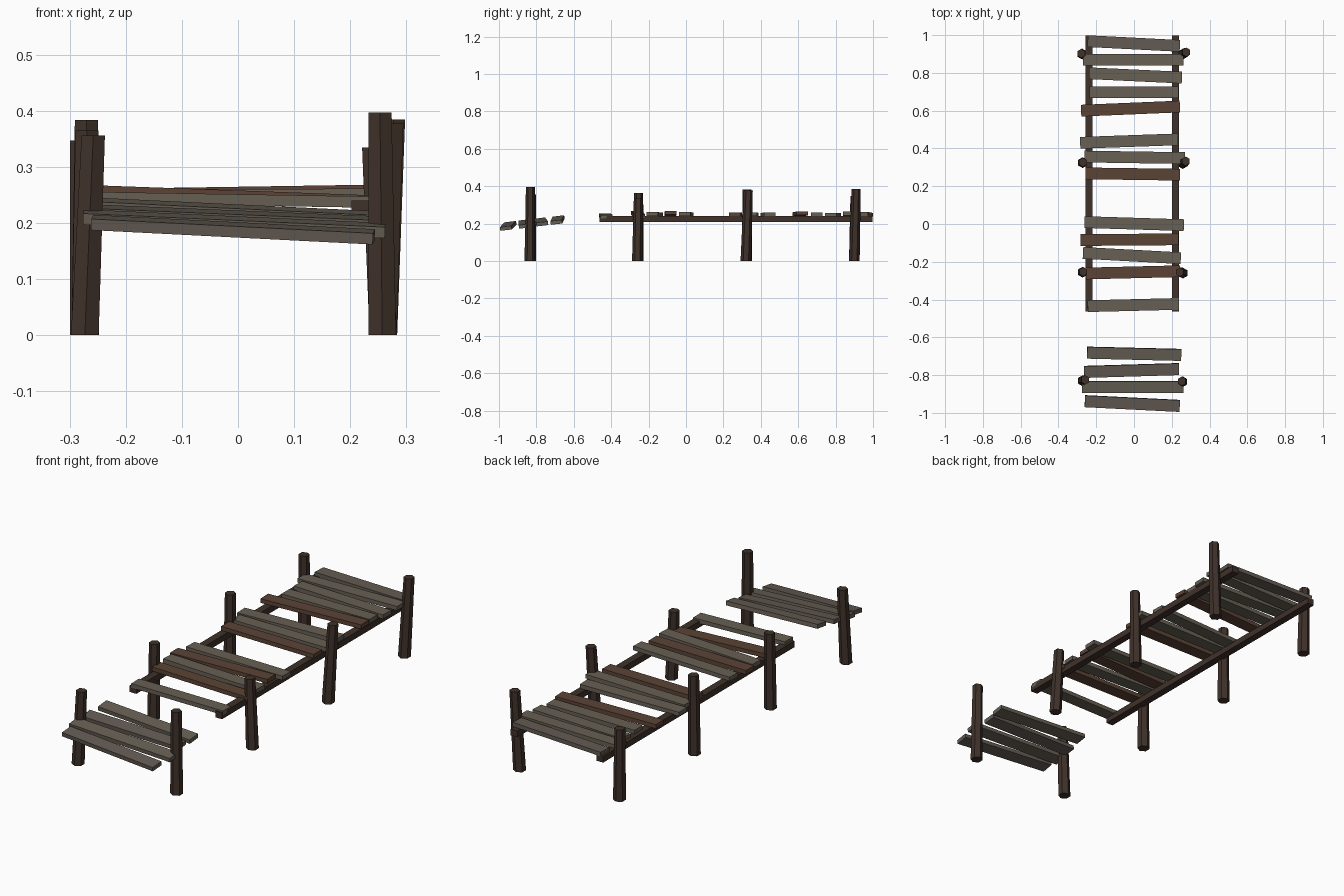
import bpy, bmesh
from math import atan2
from mathutils import Vector


def material(name, rgb):
    m = bpy.data.materials.new(name)
    m.diffuse_color = (*rgb, 1)
    return m


GREY = material("weathered_grey", (0.135, 0.115, 0.088))
DULL = material("dull_grey", (0.127, 0.104, 0.086))
BROWN = material("brown_wood", (0.105, 0.056, 0.036))
DARK = material("dark_wood", (0.05, 0.031, 0.023))


def finish(bm, name, mat):
    mesh = bpy.data.meshes.new(name)
    bm.to_mesh(mesh)
    bm.free()
    mesh.materials.append(mat)
    obj = bpy.data.objects.new(name, mesh)
    bpy.context.collection.objects.link(obj)
    return obj


def box(name, size, loc, rot, mat):
    bm = bmesh.new()
    bmesh.ops.create_cube(bm, size=1)
    bmesh.ops.scale(bm, vec=size, verts=bm.verts)
    obj = finish(bm, name, mat)
    obj.location = loc
    obj.rotation_euler = rot
    return obj


def post(name, base, top, height):
    # tapered hexagonal post whose top is shifted to make it lean
    bm = bmesh.new()
    bmesh.ops.create_cone(bm, cap_ends=True, segments=6, radius1=0.0285,
                          radius2=0.024, depth=height)
    for v in bm.verts:
        x, y = top if v.co.z > 0 else base
        v.co += Vector((x, y, height / 2))
    finish(bm, name, DARK)


def plank(name, x0, y0, z0, x1, y1, z1, mat, pitch=0.0):
    # board running between two end centres
    a, b = Vector((x0, y0, z0)), Vector((x1, y1, z1))
    d = b - a
    box(name, (d.length, 0.062, 0.02), (a + b) / 2,
        (pitch, -atan2(d.z, d.x), atan2(d.y, d.x)), mat)


# leaning posts: base, top, height
POSTS = [
    ((-0.273, -0.83), (-0.258, -0.825), 0.356),
    ((0.257, -0.835), (0.253, -0.832), 0.397),
    ((-0.272, -0.255), (-0.269, -0.253), 0.365),
    ((0.259, -0.26), (0.242, -0.255), 0.334),
    ((-0.272, 0.325), (-0.270, 0.327), 0.383),
    ((0.258, 0.32), (0.274, 0.333), 0.378),
    ((-0.275, 0.90), (-0.279, 0.903), 0.347),
    ((0.259, 0.90), (0.277, 0.91), 0.384),
]
for i, p in enumerate(POSTS):
    post(f"post_{i + 1}", *p)

# side rails under the intact deck
for side, x in (("left", -0.238), ("right", 0.220)):
    box(f"{side}_rail", (0.036, 1.46, 0.03), (x, 0.268, 0.225), (0, 0, 0), DARK)

# deck boards: left end x, y, z, right end x, y, z
DECK = [
    (-0.245, 0.968, 0.247, 0.243, 0.943, 0.252, DULL),
    (-0.270, 0.870, 0.247, 0.262, 0.870, 0.254, GREY),
    (-0.238, 0.798, 0.247, 0.254, 0.775, 0.247, GREY),
    (-0.235, 0.698, 0.248, 0.235, 0.698, 0.250, GREY),
    (-0.280, 0.600, 0.250, 0.243, 0.622, 0.255, BROWN),
    (-0.285, 0.430, 0.246, 0.233, 0.448, 0.250, GREY),
    (-0.262, 0.357, 0.247, 0.270, 0.349, 0.250, GREY),
    (-0.256, 0.268, 0.250, 0.243, 0.261, 0.250, BROWN),
    (-0.262, 0.010, 0.248, 0.264, -0.006, 0.252, GREY),
    (-0.282, -0.085, 0.250, 0.235, -0.081, 0.258, BROWN),
    (-0.270, -0.153, 0.250, 0.248, -0.181, 0.251, GREY),
    (-0.256, -0.262, 0.257, 0.243, -0.250, 0.239, BROWN),
    (-0.245, -0.435, 0.245, 0.238, -0.423, 0.237, GREY),
]
for i, p in enumerate(DECK):
    plank(f"deck_board_{i + 1}", *p)

# sagging boards of the collapsed end
FALLEN = [
    (-0.248, -0.681, 0.250, -0.693, GREY),
    (-0.264, -0.783, 0.238, -0.768, DULL),
    (-0.276, -0.863, 0.262, -0.863, GREY),
    (-0.260, -0.938, 0.242, -0.963, DULL),
]


def sag(x, y):
    return 0.198 - 0.045 * x + 0.12 * (y + 0.863)


for i, (x0, y0, x1, y1, mat) in enumerate(FALLEN):
    plank(f"fallen_board_{i + 1}", x0, y0, sag(x0, y0), x1, y1, sag(x1, y1),
          mat, 0.12)
